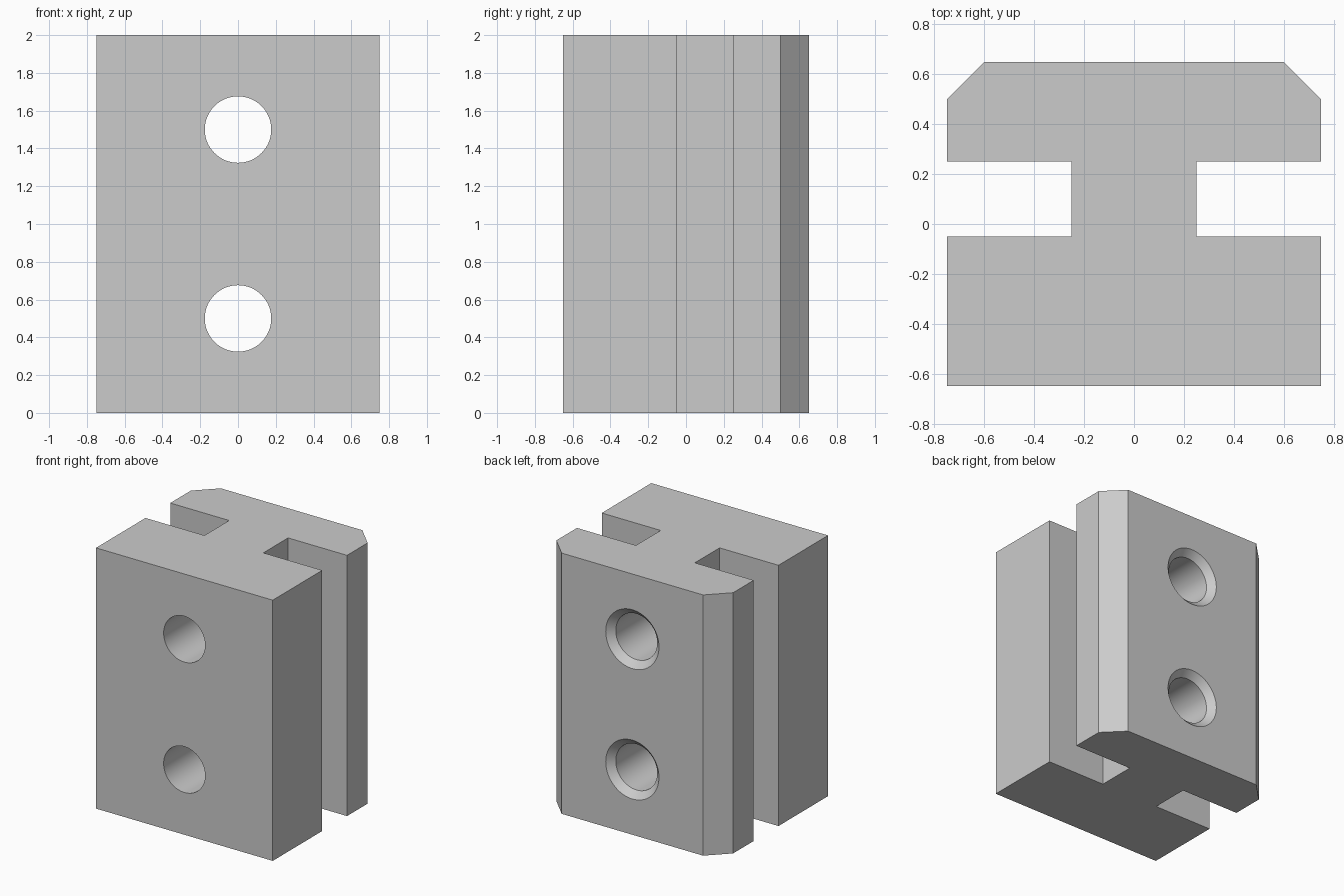
import bpy
import bmesh
import math
from mathutils import Matrix

cube = bpy.data.objects.get("Cube")
if cube:
    bpy.data.objects.remove(cube, do_unlink=True)

HEIGHT = 2.0
BACK = 0.65
HOLE_RADIUS = 0.176
BEVEL = 0.05
SEGMENTS = 64

# Single grey finish
grey = bpy.data.materials.new("plain_grey")
grey.use_nodes = True
colour = (0.6, 0.6, 0.6, 1)
grey.diffuse_color = colour
grey.node_tree.nodes["Principled BSDF"].inputs["Base Color"].default_value = colour


def make_object(name, bm):
    bmesh.ops.recalc_face_normals(bm, faces=bm.faces)
    mesh = bpy.data.meshes.new(name)
    bm.to_mesh(mesh)
    bm.free()
    mesh.materials.append(grey)
    obj = bpy.data.objects.new(name, mesh)
    bpy.context.collection.objects.link(obj)
    return obj


# Grooved block: mirrored half outline, extruded upward
half = [(0.75, -BACK), (0.75, -0.05), (0.25, -0.05), (0.25, 0.25),
        (0.75, 0.25), (0.75, 0.5), (0.6, BACK)]
outline = half + [(-x, y) for x, y in reversed(half)]
bm = bmesh.new()
base = bm.faces.new([bm.verts.new((x, y, 0)) for x, y in outline])
extruded = bmesh.ops.extrude_face_region(bm, geom=[base])
top = [v for v in extruded["geom"] if isinstance(v, bmesh.types.BMVert)]
bmesh.ops.translate(bm, verts=top, vec=(0, 0, HEIGHT))
block = make_object("slotted_block", bm)


# Round bolt hole cutter, countersunk at the back
def hole_cutter(name, z):
    bm = bmesh.new()
    over = 0.1
    profile = [(HOLE_RADIUS, -BACK - over), (HOLE_RADIUS, BACK - BEVEL),
               (HOLE_RADIUS + BEVEL + over, BACK + over)]
    rings = []
    for radius, y in profile:
        ring = bmesh.ops.create_circle(
            bm, segments=SEGMENTS, radius=radius,
            matrix=Matrix.Translation((0, y, z)) @ Matrix.Rotation(math.pi / 2, 4, "X"))
        rings.append(ring["verts"])
    for a, b in zip(rings, rings[1:]):
        for i in range(SEGMENTS):
            j = (i + 1) % SEGMENTS
            bm.faces.new((a[i], a[j], b[j], b[i]))
    bm.faces.new(rings[0])
    bm.faces.new(rings[-1])
    cutter = make_object(name, bm)
    cutter.hide_render = True
    return cutter


bpy.context.view_layer.objects.active = block
for label, z in (("lower", 0.5), ("upper", 1.5)):
    cutter = hole_cutter(label + "_hole_cutter", z)
    mod = block.modifiers.new(label + "_hole", "BOOLEAN")
    mod.operation = "DIFFERENCE"
    mod.solver = "EXACT"
    mod.object = cutter
    bpy.ops.object.modifier_apply(modifier=mod.name)
    bpy.data.objects.remove(cutter, do_unlink=True)

# Smooth hole walls, sharp block edges
bpy.ops.object.select_all(action="DESELECT")
block.select_set(True)
bpy.ops.object.shade_smooth_by_angle(angle=math.radians(30))
